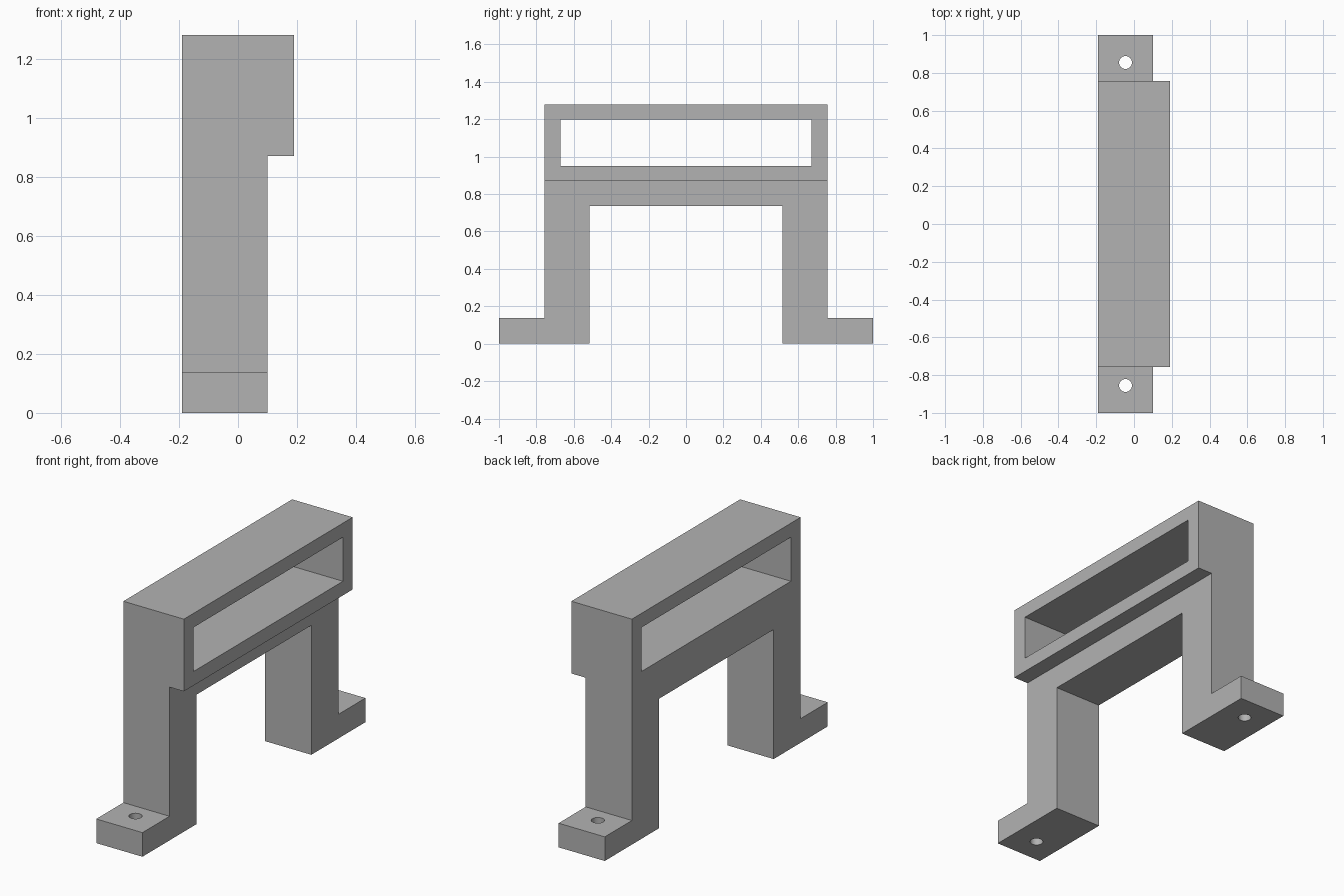
import bpy
import bmesh
from mathutils import Matrix

cube = bpy.data.objects.get("Cube")
if cube:
    bpy.data.objects.remove(cube, do_unlink=True)

BACK, LEG_FRONT, LIP_FRONT = -0.19, 0.10, 0.19
LIP_Z, TOP_Z = 0.87, 1.28

grey = bpy.data.materials.new("mid grey")
grey.use_nodes = True
grey.diffuse_color = (0.45, 0.45, 0.45, 1)
grey.node_tree.nodes["Principled BSDF"].inputs["Base Color"].default_value = (0.45, 0.45, 0.45, 1)


def finish(name, bm):
    bmesh.ops.recalc_face_normals(bm, faces=bm.faces)
    mesh = bpy.data.meshes.new(name)
    bm.to_mesh(mesh)
    bm.free()
    mesh.materials.append(grey)
    obj = bpy.data.objects.new(name, mesh)
    bpy.context.collection.objects.link(obj)
    return obj


def box(name, low, high):
    bm = bmesh.new()
    bmesh.ops.create_cube(bm, size=1)
    for v in bm.verts:
        v.co = [h if c > 0 else l for c, l, h in zip(v.co, low, high)]
    return finish(name, bm)


def cut(target, cutter):
    cutter.hide_render = True
    mod = target.modifiers.new(cutter.name, "BOOLEAN")
    mod.operation = "DIFFERENCE"
    mod.solver = "EXACT"
    mod.object = cutter
    bpy.context.view_layer.objects.active = target
    bpy.ops.object.modifier_apply(modifier=mod.name)
    bpy.data.objects.remove(cutter, do_unlink=True)


# Bracket body: mirrored side silhouette extruded across the width
half = [(0.515, 0.735), (0.515, 0), (1, 0), (1, 0.137), (0.757, 0.137), (0.757, TOP_Z)]
outline = half + [(-y, z) for y, z in reversed(half)]
bm = bmesh.new()
face = bm.faces.new([bm.verts.new((BACK, y, z)) for y, z in outline])
side = bmesh.ops.extrude_face_region(bm, geom=[face])
moved = [g for g in side["geom"] if isinstance(g, bmesh.types.BMVert)]
bmesh.ops.translate(bm, verts=moved, vec=(LIP_FRONT - BACK, 0, 0))
bracket = finish("bracket", bm)

# Step below the overhanging holder, then the slot through it
cut(bracket, box("step_cutter", (LEG_FRONT, -2, -1), (1, 2, LIP_Z)))
cut(bracket, box("slot_cutter", (-1, -0.67, 0.95), (1, 0.67, 1.2)))

# Screw hole in each foot
for y in (-0.855, 0.855):
    bm = bmesh.new()
    bmesh.ops.create_cone(bm, cap_ends=True, segments=32, radius1=0.034, radius2=0.034,
                          depth=0.5, matrix=Matrix.Translation((-0.045, y, 0.07)))
    cut(bracket, finish("hole_cutter", bm))

# Smooth hole walls, crisp edges elsewhere
bpy.ops.object.select_all(action="DESELECT")
bracket.select_set(True)
bpy.context.view_layer.objects.active = bracket
bpy.ops.object.shade_smooth_by_angle()
